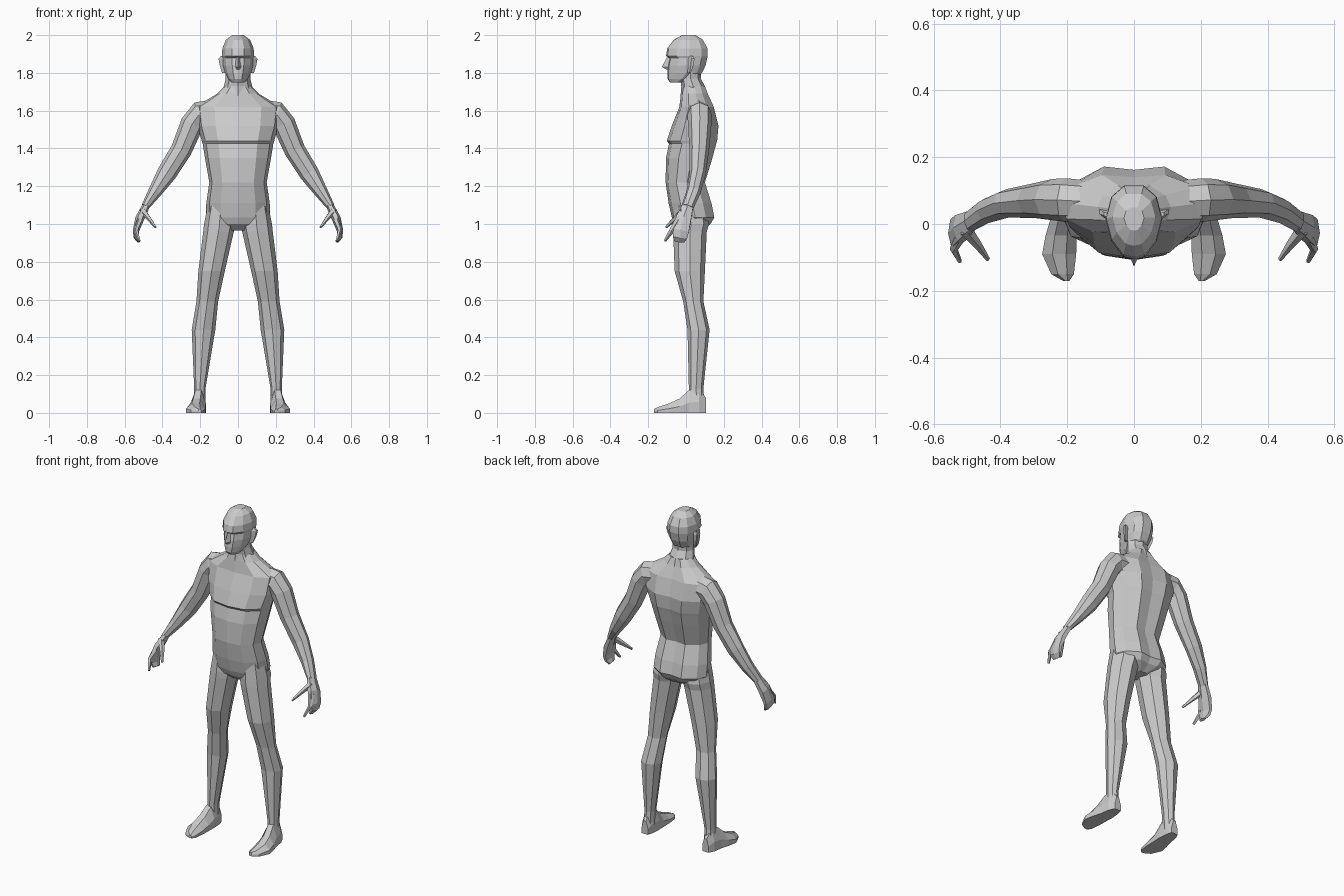
import bpy, bmesh, math
from mathutils import Vector


def loft(name, rings, mirror=False):
    """Skin a list of equal-length point rings, cap both ends."""
    bm = bmesh.new()
    vr = [[bm.verts.new(p) for p in r] for r in rings]
    n = len(vr[0])
    for a, b in zip(vr, vr[1:]):
        for i in range(n):
            j = (i + 1) % n
            bm.faces.new((a[i], a[j], b[j], b[i]))
    bm.faces.new(vr[0][::-1])
    bm.faces.new(vr[-1])
    bmesh.ops.recalc_face_normals(bm, faces=bm.faces)
    me = bpy.data.meshes.new(name)
    bm.to_mesh(me)
    bm.free()
    ob = bpy.data.objects.new(name, me)
    bpy.context.collection.objects.link(ob)
    if mirror:
        m = ob.modifiers.new("mirror", 'MIRROR')
        m.use_mirror_merge = False
    return ob


def symmetric(half):
    return half + [(-x, y) for x, y in half[-2:0:-1]]


def slice_z(profile, x0, x1, y0, y1, z):
    """Fit a unit profile to extents in x and y at height z."""
    cx, cy, rx, ry = (x0 + x1) / 2, (y0 + y1) / 2, (x1 - x0) / 2, (y1 - y0) / 2
    return [(cx + rx * u, cy + ry * v, z) for u, v in profile]


def tube(name, path, n=8):
    """Limb along (x, y, z, in-plane radius, depth radius) stations."""
    pts = [Vector(p[:3]) for p in path]
    rings = []
    for i, p in enumerate(path):
        d = (pts[min(i + 1, len(pts) - 1)] - pts[max(i - 1, 0)]).normalized()
        u = d.cross(Vector((0, 1, 0))).normalized()
        v = u.cross(d)
        rings.append([pts[i] + u * p[3] * math.cos(2 * math.pi * k / n)
                      + v * p[4] * math.sin(2 * math.pi * k / n) for k in range(n)])
    return loft(name, rings, True)


OCT = [(math.cos(k * math.pi / 4), math.sin(k * math.pi / 4)) for k in range(8)]
TORSO = symmetric([(0, -1), (.55, -.88), (.9, -.45), (1, .1), (.85, .6), (.42, 1), (0, .92)])
HEAD = symmetric([(0, -1), (.38, -.93), (.8, -.5), (1, .1), (.8, .7), (.35, 1), (0, 1)])

# Torso: half width, front, back, height
loft("torso", [slice_z(TORSO, -w, w, f, b, z) for w, f, b, z in [
    (.05, -.02, .08, .965), (.14, -.06, .13, 1.0), (.17, -.075, .15, 1.035),
    (.168, -.092, .135, 1.11), (.152, -.108, .10, 1.22), (.175, -.106, .14, 1.35),
    (.187, -.09, .16, 1.425), (.192, -.102, .165, 1.44), (.215, -.075, .172, 1.52),
    (.225, -.035, .147, 1.62), (.11, -.027, .115, 1.69), (.07, -.02, .10, 1.73)]])

# Neck
loft("neck", [slice_z(OCT, -w, w, f, b, z) for w, f, b, z in [
    (.09, -.03, .12, 1.66), (.075, -.025, .10, 1.73), (.065, -.03, .078, 1.77),
    (.065, -.03, .08, 1.83)]])

# Head with brow step over the eyes
loft("head", [slice_z(HEAD, -w, w, f, b, z) for w, f, b, z in [
    (.035, -.085, -.02, 1.75), (.052, -.097, .04, 1.768), (.068, -.099, .085, 1.80),
    (.08, -.096, .104, 1.84), (.082, -.088, .112, 1.878), (.085, -.106, .115, 1.89),
    (.083, -.099, .113, 1.93), (.064, -.065, .09, 1.975), (.03, -.02, .05, 2.0)]])

# Nose
loft("nose", [slice_z([(0, -1), (1, 1), (-1, 1)], -w, w, f, -.08, z) for w, f, z in [
    (.012, -.1, 1.885), (.022, -.127, 1.832), (.018, -.105, 1.818)]])

# Ears
loft("ear", [slice_z([(-1, -1), (1, .3), (1, 1), (-1, .6)], .065, x, f, b, z)
             for x, f, b, z in [(.085, .005, .025, 1.80), (.097, .0, .04, 1.84),
                                (.103, .0, .045, 1.875), (.09, .01, .035, 1.89)]], True)

# Legs: inner, outer, front, back, height
loft("leg", [slice_z(OCT, *r) for r in [
    (.03, .155, -.06, .10, 1.12), (.015, .18, -.068, .122, 1.0),
    (.022, .184, -.068, .11, .96), (.07, .21, -.06, .10, .75),
    (.105, .22, -.015, .092, .59), (.12, .245, .008, .125, .44),
    (.172, .232, .015, .092, .13), (.172, .235, .015, .098, .04)]], True)

# Feet: lofted from heel to toe
FOOT = [(0, 0), (1, 0), (1, .45), (.7, 1), (.3, 1), (0, .45)]
loft("foot", [[(x0 + (x1 - x0) * u, y, h * v) for u, v in FOOT] for x0, x1, h, y in [
    (.183, .225, .08, .105), (.174, .242, .13, .07), (.17, .25, .12, .015),
    (.172, .265, .075, -.035), (.173, .275, .05, -.09), (.18, .248, .03, -.15),
    (.193, .213, .02, -.17)]], True)

# Arms
tube("arm", [(.09, .065, 1.59, .075, .06), (.205, .072, 1.578, .07, .065),
             (.243, .073, 1.53, .062, .062), (.30, .07, 1.392, .056, .052),
             (.378, .062, 1.267, .052, .043), (.44, .04, 1.17, .036, .038),
             (.492, .008, 1.09, .021, .033)])

# Hands: curled mitten, index finger and thumb
tube("hand", [(.485, .012, 1.10, .02, .032), (.52, -.012, 1.03, .024, .046),
              (.54, -.028, .965, .017, .05), (.538, -.032, .93, .015, .044),
              (.524, -.036, .907, .009, .03)], 6)
tube("index_finger", [(.522, -.04, 1.02, .017, .018), (.54, -.075, .965, .012, .015),
                      (.522, -.112, .91, .007, .007)], 5)
tube("thumb", [(.505, -.015, 1.07, .018, .022), (.468, -.062, 1.025, .012, .014),
               (.437, -.106, .983, .006, .007)], 5)
